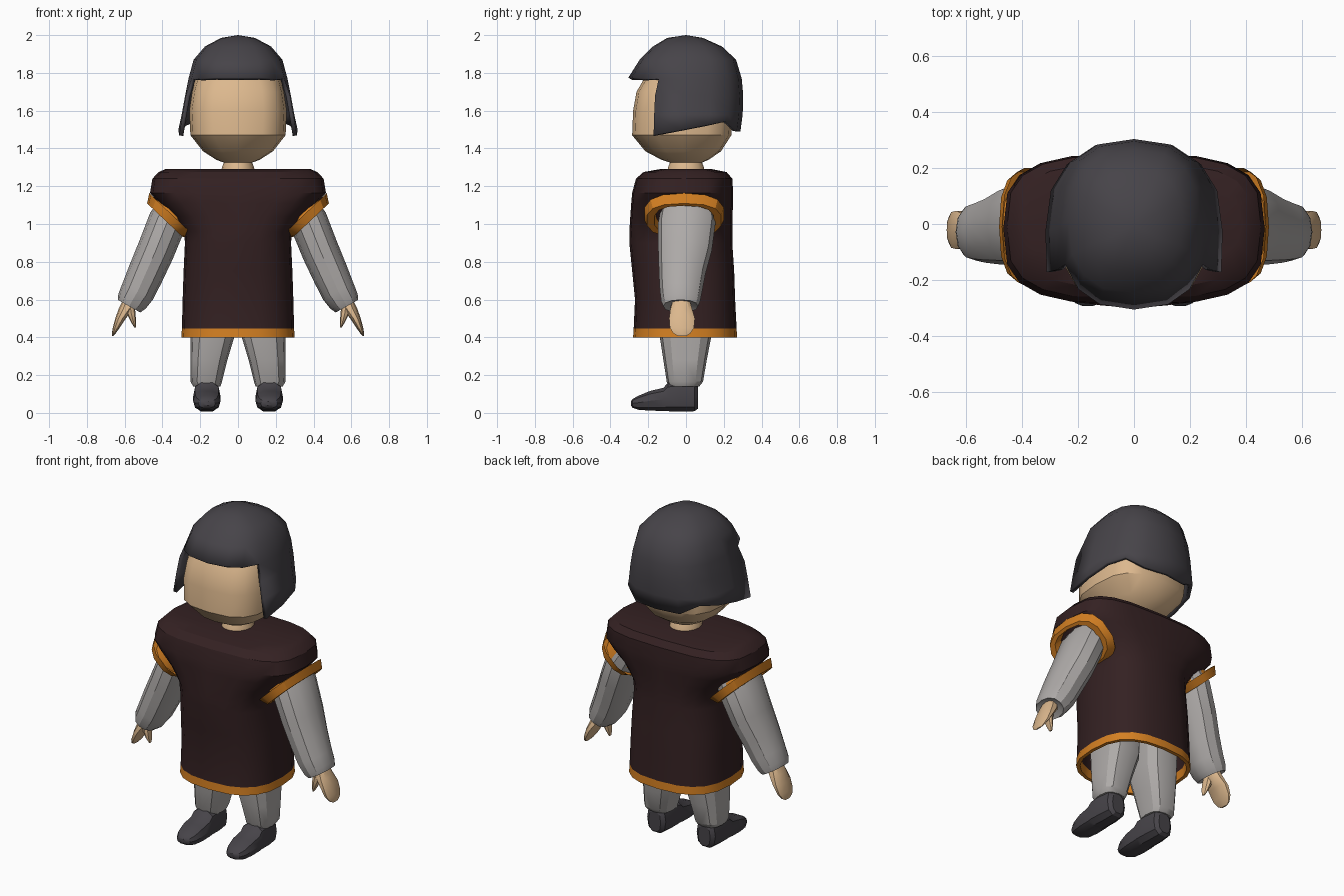
import bpy, bmesh, math
from mathutils import Vector as V

if "Cube" in bpy.data.objects:
    bpy.data.objects.remove(bpy.data.objects["Cube"])


def mat(name, rgb):
    m = bpy.data.materials.new(name)
    m.diffuse_color = (*rgb, 1)
    m.use_nodes = True
    m.node_tree.nodes["Principled BSDF"].inputs["Base Color"].default_value = m.diffuse_color
    return m


CHARCOAL = mat("charcoal", (0.062, 0.057, 0.066))
MAROON = mat("dark_maroon", (0.034, 0.015, 0.016))
ORANGE = mat("orange_trim", (0.66, 0.215, 0.016))
GREY = mat("grey_cloth", (0.42, 0.40, 0.39))
SKIN = mat("skin", (0.72, 0.48, 0.27))


def around(t, e):
    """Point of a unit superellipse."""
    c, s = math.cos(t), math.sin(t)
    return (math.copysign(abs(c) ** (2 / e), c), math.copysign(abs(s) ** (2 / e), s))


def finish(bm, name, mats, mirror=False, angle=30):
    bmesh.ops.recalc_face_normals(bm, faces=bm.faces)
    me = bpy.data.meshes.new(name)
    bm.to_mesh(me)
    bm.free()
    for m in mats:
        me.materials.append(m)
    ob = bpy.data.objects.new(name, me)
    bpy.context.collection.objects.link(ob)
    bpy.ops.object.select_all(action='DESELECT')
    bpy.context.view_layer.objects.active = ob
    ob.select_set(True)
    bpy.ops.object.shade_smooth_by_angle(angle=math.radians(angle))
    if mirror:
        mod = ob.modifiers.new("mirror", 'MIRROR')
        mod.use_mirror_merge = False
    return ob


def loft(name, rings, mats, n=12, caps=(True, True), mirror=False, rule=None, angle=30):
    """Skin rings given as (centre, u axis, v axis, exponent)."""
    bm = bmesh.new()
    rows = []
    for c, u, v, e in rings:
        row = []
        for k in range(n):
            a, b = around(2 * math.pi * k / n, e)
            row.append(bm.verts.new(V(c) + V(u) * a + V(v) * b))
        rows.append(row)
    for r0, r1 in zip(rows, rows[1:]):
        for k in range(n):
            j = (k + 1) % n
            bm.faces.new((r0[k], r0[j], r1[j], r1[k]))
    if caps[0]:
        bm.faces.new(rows[0][::-1])
    if caps[1]:
        bm.faces.new(rows[-1])
    if rule:
        for f in bm.faces:
            f.material_index = rule(f.calc_center_median())
    return finish(bm, name, mats, mirror, angle)


def level(z, rx, y0, y1, e=2.0, x=0.0):
    """Horizontal ring spanning y0..y1."""
    return ((x, (y0 + y1) / 2, z), (rx, 0, 0), (0, (y1 - y0) / 2, 0), e)


# Tunic with folded-in hem, orange along the bottom
loft("tunic", [
    level(.75, .262, -.25, .23, 2.6), level(.45, .275, -.255, .245, 2.6),
    level(.40, .28, -.26, .25, 2.6), level(.40, .30, -.28, .27, 2.6),
    level(.447, .297, -.277, .268, 2.6), level(.60, .293, -.27, .26, 2.6),
    level(.75, .288, -.285, .255, 2.6), level(.90, .281, -.30, .245, 2.6),
    level(.96, .285, -.30, .245, 2.7), level(1.04, .345, -.295, .245, 2.8),
    level(1.11, .42, -.29, .25, 3), level(1.165, .466, -.285, .25, 3.2),
    level(1.24, .453, -.265, .245, 3.2), level(1.275, .42, -.225, .215, 3.2),
    level(1.29, .385, -.14, .14, 3)],
    [MAROON, ORANGE], n=20, caps=(False, True), rule=lambda c: int(c.z < .449))

# Armhole trim, a tilted band around each sleeve
axis, mid = V((.69, 0, -.72)), V((.378, -.01, 1.028))
slope, wide = V((.093, 0, .088)), V((0, .2, 0))
loft("armhole_trim", [
    (mid - axis * .035, slope * 1.25, wide * 1.07, 2.6),
    (mid + axis * .012, slope * 1.02, wide, 2.6),
    (mid + axis * .012, slope * .88, wide * .8, 2.6),
    (mid - axis * .05, slope * .85, wide * .75, 2.6)],
    [ORANGE], n=14, caps=(False, False), mirror=True)

# Sleeves tapering to a rounded cuff
across = V((.87, 0, .49))
loft("sleeve", [
    ((x, y, z), across * r, (0, ry, 0), 2.2) for x, y, z, r, ry in [
        (.31, .005, 1.12, .09, .13), (.375, .005, 1.01, .103, .152),
        (.435, -.005, .86, .101, .142), (.49, -.02, .735, .097, .123),
        (.53, -.026, .645, .092, .112), (.562, -.028, .59, .082, .103),
        (.577, -.028, .565, .068, .092), (.575, -.026, .575, .045, .065)]],
    [GREY], n=12, mirror=True)

# Mitten hands and thumbs
loft("hand", [
    level(.60, .032, -.07, .02, 2.5, .575), level(.55, .040, -.085, .035, 2.5, .592),
    level(.50, .028, -.092, .05, 2.5, .622), level(.45, .018, -.088, .045, 2.4, .645),
    level(.42, .010, -.068, .025, 2.2, .658), level(.408, .004, -.045, .005, 2, .663)],
    [SKIN], n=10, mirror=True)
loft("thumb", [
    level(.57, .025, -.08, -.015, 2.2, .572), level(.52, .022, -.085, -.025, 2.2, .564),
    level(.48, .013, -.08, -.035, 2.2, .553), level(.452, .004, -.068, -.045, 2, .545)],
    [SKIN], n=8, mirror=True)

# Trouser legs
loft("trouser_leg", [
    level(.78, .12, -.15, .15, 2.4, .13), level(.41, .117, -.14, .135, 2.6, .134),
    level(.28, .098, -.12, .11, 2.6, .154), level(.165, .083, -.102, .09, 2.6, .168),
    level(.14, .072, -.09, .07, 2.6, .165)], [GREY], n=12, mirror=True)

# Boots, skinned from heel to toe
loft("boot", [
    ((.165, y, (z0 + z1) / 2), (w, 0, 0), (0, 0, (z1 - z0) / 2), 2.7)
    for y, z0, z1, w in [
        (.063, .02, .14, .04), (.045, .006, .165, .062), (-.03, .003, .17, .072),
        (-.095, .006, .163, .073), (-.12, .008, .135, .073), (-.19, .01, .118, .073),
        (-.25, .015, .093, .064), (-.282, .026, .075, .045), (-.292, .038, .062, .02)]],
    [CHARCOAL], n=10, mirror=True)

# Head and neck
loft("head", [
    level(1.27, .09, -.10, .10), level(1.30, .085, -.095, .095),
    level(1.325, .075, -.085, .085), level(1.34, .115, -.13, .12, 2.3),
    level(1.385, .185, -.215, .185, 2.5), level(1.47, .252, -.285, .24, 2.9),
    level(1.60, .258, -.28, .25, 3), level(1.70, .243, -.262, .25, 3),
    level(1.78, .222, -.215, .24, 2.8), level(1.88, .15, -.15, .17, 2.5)],
    [SKIN], n=16)

# Helmet shell: full dome, lower rows only around the sides and back
N = 16
bm = bmesh.new()
tip = bm.verts.new((0, 0, 2.0))
prev = None
for i, (z, rx, y0, y1) in enumerate([
        (1.985, .09, -.10, .09), (1.94, .175, -.175, .19), (1.87, .235, -.245, .265),
        (1.77, .262, -.305, .295), (1.68, .28, -.335, .303), (1.58, .298, -.34, .30),
        (1.48, .316, -.34, .288)]):
    row = {}
    for k in range(N):
        t = 2 * math.pi * k / N
        if i > 3 and math.sin(t) < -.4:
            continue
        a, b = around(t, 2.5)
        x, y, zz = rx * a, (y0 + y1) / 2 + (y1 - y0) / 2 * b, z
        if i > 3 and b < -.1:
            x *= 1.05                       # flaps flare at the front edge
        if i == 6:                          # wavy lower edge
            zz = 1.47 + .19 * (y + .17) if y < .24 else 1.49
        if i == 3 and b < -.9:
            zz += .005
        row[k] = bm.verts.new((x, y, zz))
    for k in row:
        j = (k + 1) % N
        if j not in row:
            continue
        if prev:
            bm.faces.new((prev[k], prev[j], row[j], row[k]))
        else:
            bm.faces.new((tip, row[j], row[k]))
    prev = row
helmet = finish(bm, "helmet", [CHARCOAL], angle=35)
shell = helmet.modifiers.new("thickness", 'SOLIDIFY')
shell.thickness = .022
shell.offset = -1
